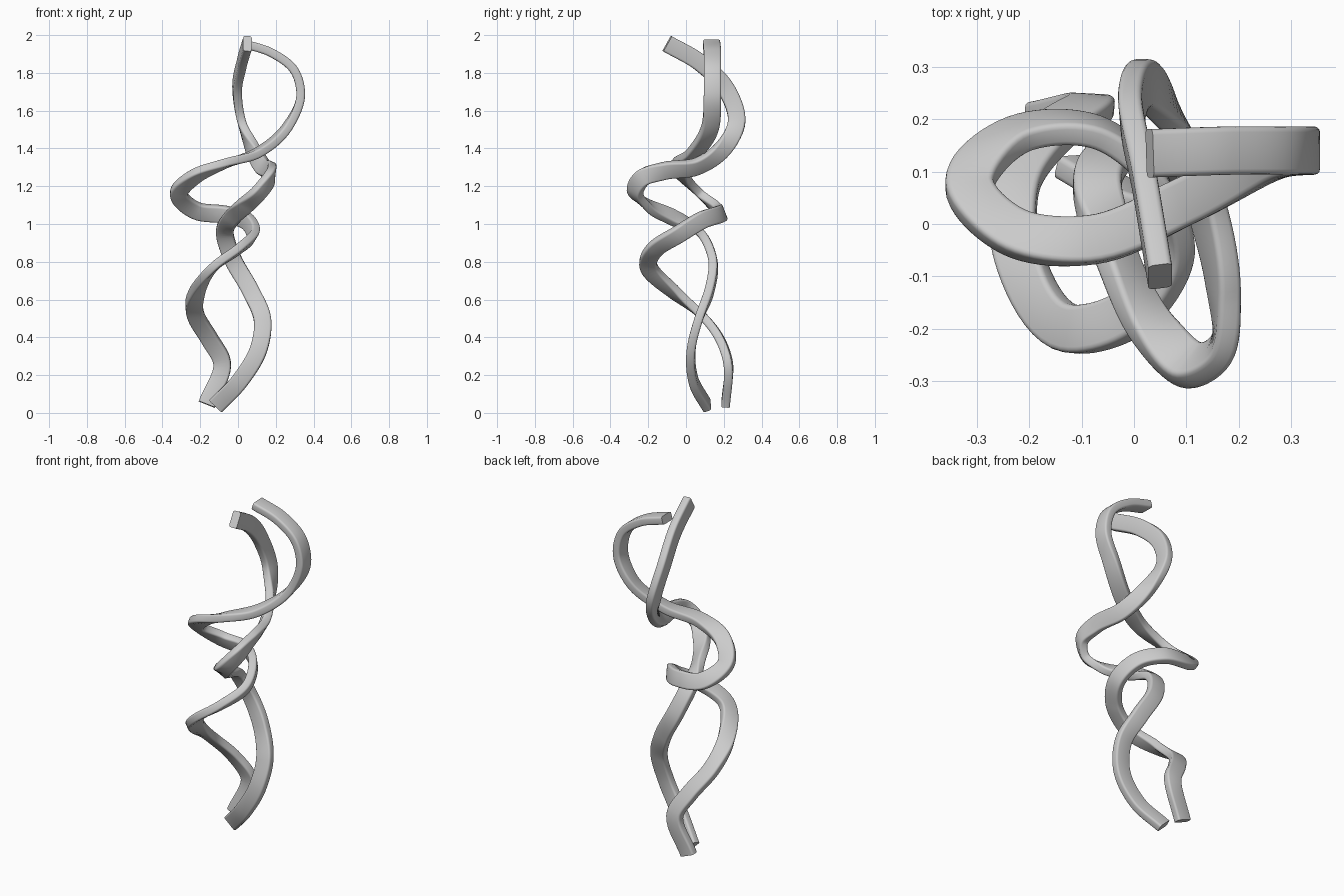
import bpy, bmesh, math
from mathutils import Vector

if "Cube" in bpy.data.objects:
    bpy.data.objects.remove(bpy.data.objects["Cube"])

STEPS = 10          # rings per path segment
WIDE, THIN, ROUND = 0.092, 0.046, 0.011


def rounded_rect():
    # band cross-section, rounded corners
    pts = []
    for k, (sx, sy) in enumerate([(1, 1), (-1, 1), (-1, -1), (1, -1)]):
        for j in range(4):
            a = math.pi / 2 * (k + j / 3)
            pts.append((sx * (WIDE / 2 - ROUND) + ROUND * math.cos(a),
                        sy * (THIN / 2 - ROUND) + ROUND * math.sin(a)))
    return pts


def smooth_path(ctrl):
    # smooth cubic through the control points
    p = [Vector(c) for c in ctrl]
    p = [p[0] * 2 - p[1]] + p + [p[-1] * 2 - p[-2]]
    out = []
    for i in range(1, len(p) - 2):
        d0, d1, d2 = [(p[i + k] - p[i + k - 1]).length for k in range(3)]
        m1 = ((p[i] - p[i - 1]) / d0 * d1 + (p[i + 1] - p[i]) / d1 * d0) / (d0 + d1) * d1
        m2 = ((p[i + 1] - p[i]) / d1 * d2 + (p[i + 2] - p[i + 1]) / d2 * d1) / (d1 + d2) * d1
        for s in range(STEPS):
            t = s / STEPS
            out.append((2*t**3 - 3*t*t + 1) * p[i] + (t**3 - 2*t*t + t) * m1
                       + (3*t*t - 2*t**3) * p[i + 1] + (t**3 - t*t) * m2)
    return out + [p[-2]]


def band(name, ctrl, hints):
    # hints: control point index -> direction of the wide side
    path = smooth_path(ctrl)
    n = len(path)
    tan = [(path[min(i + 1, n - 1)] - path[max(i - 1, 0)]).normalized() for i in range(n)]
    w = Vector(hints[0])
    frames = []
    for i in range(n):
        if i:
            w = tan[i - 1].rotation_difference(tan[i]) @ w
        w = (w - tan[i] * w.dot(tan[i])).normalized()
        frames.append((w.copy(), tan[i].cross(w)))
    # extra twist that brings the wide side to each hint
    keys, last = [], 0.0
    for k in sorted(hints):
        u, v = frames[k * STEPS]
        h = Vector(hints[k])
        a = math.atan2(h.dot(v), h.dot(u))
        a -= math.pi * round((a - last) / math.pi)
        keys.append((k * STEPS, a))
        last = a
    prof = rounded_rect()
    bm = bmesh.new()
    rings = []
    for i in range(n):
        a = keys[-1][1]
        for (i0, a0), (i1, a1) in zip(keys, keys[1:]):
            if i0 <= i <= i1:
                t = (i - i0) / (i1 - i0)
                a = a0 + (a1 - a0) * t * t * (3 - 2 * t)
                break
        u, v = frames[i]
        wu = u * math.cos(a) + v * math.sin(a)
        wv = v * math.cos(a) - u * math.sin(a)
        rings.append([bm.verts.new(path[i] + wu * x + wv * y) for x, y in prof])
    m = len(prof)
    for r0, r1 in zip(rings, rings[1:]):
        for j in range(m):
            bm.faces.new((r0[j], r0[(j + 1) % m], r1[(j + 1) % m], r1[j]))
    bm.faces.new(rings[0][::-1])
    bm.faces.new(rings[-1])
    bmesh.ops.recalc_face_normals(bm, faces=bm.faces)
    me = bpy.data.meshes.new(name)
    bm.to_mesh(me)
    bm.free()
    ob = bpy.data.objects.new(name, me)
    bpy.context.collection.objects.link(ob)
    bpy.ops.object.select_all(action='DESELECT')
    ob.select_set(True)
    bpy.context.view_layer.objects.active = ob
    bpy.ops.object.shade_smooth_by_angle(angle=math.radians(40))


# strand leaning to the front at the top
band("strand_one", [
    (.05, -.10, 1.955), (.02, .08, 1.85), (-.005, .215, 1.71), (.02, .268, 1.54),
    (.07, .205, 1.41), (.13, .06, 1.305), (.17, -.12, 1.28), (.168, -.235, 1.24),
    (.115, -.27, 1.17), (.04, -.205, 1.10), (-.03, -.07, 1.035), (-.07, .08, .95),
    (-.03, .14, .82), (.065, .125, .65), (.13, .065, .49), (.11, .028, .34),
    (.01, .04, .17), (-.115, .11, .04)],
    {0: (0, .5, .85), 3: (0, 1, 0), 5: (.5, 0, .85), 8: (.5, .7, -.5),
     10: (.65, 0, -.75), 11: (1, 0, 0), 13: (.85, 0, .5), 14: (1, 0, 0),
     17: (.8, 0, -.6)})

# strand with the large loop to the right at the top
band("strand_two", [
    (.03, .135, 1.955), (.18, .14, 1.905), (.30, .14, 1.81), (.332, .14, 1.68),
    (.265, .13, 1.52), (.10, .045, 1.375), (-.08, -.03, 1.315), (-.23, -.015, 1.25),
    (-.314, .075, 1.16), (-.22, .172, 1.07), (-.07, .175, 1.05), (.04, .085, 1.02),
    (.08, -.04, .945), (.0, -.165, .865), (-.12, -.20, .78), (-.22, -.06, .635),
    (-.225, .08, .52), (-.15, .18, .39), (-.085, .222, .27), (-.165, .21, .045)],
    {0: (0, 1, 0), 3: (0, 1, 0), 5: (-.4, .9, 0), 8: (1, 0, 0), 9: (.3, -.4, .9),
     10: (0, -.3, .95), 14: (.1, 1, 0), 16: (1, 0, 0), 19: (1, 0, -.2)})
